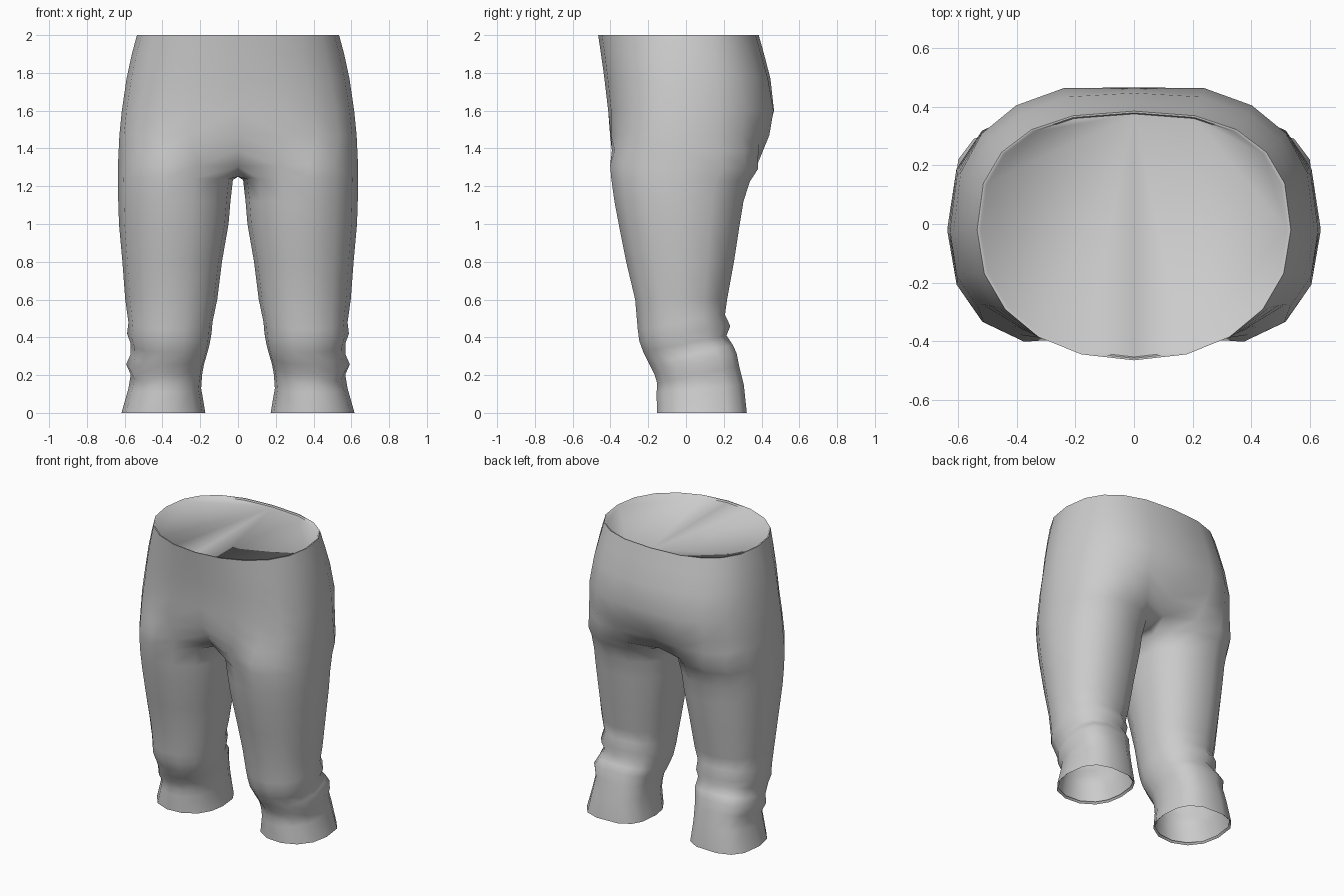
import bpy, bmesh
from math import sin, cos, radians

if "Cube" in bpy.data.objects:
    bpy.data.objects.remove(bpy.data.objects["Cube"])

P, K = 11, 3   # points round the outside of a leg, points along the inseam


def power(v, n):
    return (abs(v) ** (2 / n)) * (1 if v >= 0 else -1)


def oval(deg, cx, rx, yf, yb, n_front, n_back, cy):
    a = radians(deg)
    c, s = cos(a), sin(a)
    n = n_front if s < 0 else n_back
    ry = (cy - yf) if s < 0 else (yb - cy)
    return cx + rx * power(c, n), cy + ry * power(s, n)


def torso_row(z, w, yf, yb, dent_f, dent_b, nf):
    row = []
    for j in range(P):
        x, y = oval(-90 + 18 * j, 0, w, yf, yb, nf, 2.5, -0.02)
        if j == 0:
            x, y = 0, y + dent_f
        if j == P - 1:
            x, y = 0, y - dent_b
        row.append((x, y, z))
    return row


def leg_row(zf, zb, xi, xo, yf, yb):
    row = []
    nb = 2.8 if zf < 0.3 else 2.3      # cuffs are squarer at the back
    angles = [-135 + 27 * j for j in range(P)] + [135 + 90 * (k + 1) / (K + 1) for k in range(K)]
    for a in angles:
        x, y = oval(a, (xi + xo) / 2, (xo - xi) / 2, yf, yb, 2.15, nb, (yf + yb) / 2)
        t = (y - yf) / (yb - yf)
        row.append((x, y, zf + (zb - zf) * t))
    return row


bm = bmesh.new()


def add(row):
    return [bm.verts.new(p) for p in row]


def bridge(a, b, closed):
    n = len(a)
    for i in range(n if closed else n - 1):
        k = (i + 1) % n
        bm.faces.new((a[i], b[i], b[k], a[k]))


# slightly sunken waist cap with a thin rim, then hips and seat (right half)
top = torso_row(2.0, 0.535, -0.465, 0.385, 0, 0, 2.15)
sunk = add([(x * 0.975, y * 0.975, 1.99) for x, y, z in top])
rim = add([(x * 0.985, y * 0.985, 2.0) for x, y, z in top])
bm.faces.new(sunk)
bridge(sunk, rim, False)
prev = rim
hip = torso_row(1.47, 0.628, -0.412, 0.46, 0.01, 0.03, 2.6)
for row in [top,
            torso_row(1.9, 0.562, -0.45, 0.413, 0, 0, 2.2),
            torso_row(1.77, 0.59, -0.432, 0.452, 0, 0.005, 2.3),
            torso_row(1.6, 0.615, -0.412, 0.483, 0, 0.017, 2.45),
            hip]:
    cur = add(row)
    bridge(prev, cur, False)
    prev = cur

# crotch: outer points follow the thigh, inner points lie on the centre line
crotch = leg_row(1.31, 1.29, 0.0, 0.636, -0.406, 0.385)
crotch[0] = (0, -0.29, 1.305)
crotch[P - 1] = (0, 0.29, 1.275)
for k in range(K):
    crotch[P + k] = (0, 0.15 - 0.16 * k, 1.25)
# halfway row blends hips into thighs
cur = add([[(u + v) / 2 for u, v in zip(a, b)] for a, b in zip(hip, crotch)])
bridge(prev, cur, False)
prev = cur
cur = add(crotch)
bridge(prev, cur[:P], False)
prev = cur

# leg with tilted folds above the cuff
legs = [(1.242, 1.225, 0.027, 0.636, -0.4, 0.342),
        (1.12, 1.12, 0.04, 0.634, -0.383, 0.308),
        (1.0, 1.0, 0.05, 0.63, -0.36, 0.288),
        (0.8, 0.8, 0.085, 0.612, -0.32, 0.257),
        (0.6, 0.6, 0.11, 0.597, -0.272, 0.22),
        (0.44, 0.52, 0.135, 0.58, -0.258, 0.209),
        (0.38, 0.46, 0.14, 0.587, -0.25, 0.237),
        (0.32, 0.41, 0.15, 0.568, -0.228, 0.217),
        (0.255, 0.36, 0.165, 0.57, -0.195, 0.25),
        (0.2, 0.315, 0.18, 0.592, -0.168, 0.27),
        (0.155, 0.25, 0.19, 0.568, -0.155, 0.283),
        (0.11, 0.15, 0.195, 0.58, -0.158, 0.308),
        (0, 0, 0.173, 0.617, -0.157, 0.324),
        (0.012, 0.012, 0.185, 0.605, -0.145, 0.312)]   # last row: turned-in hem
for r in legs:
    cur = add(leg_row(*r))
    bridge(prev, cur, True)
    prev = cur

bmesh.ops.recalc_face_normals(bm, faces=bm.faces)
mesh = bpy.data.meshes.new("trousers")
bm.to_mesh(mesh)
bm.free()
obj = bpy.data.objects.new("trousers", mesh)
bpy.context.collection.objects.link(obj)

# mirror to the other side and smooth
bpy.context.view_layer.objects.active = obj
obj.select_set(True)
m = obj.modifiers.new("mirror", 'MIRROR')
m.use_clip = True
m.merge_threshold = 0.001
bpy.ops.object.modifier_apply(modifier="mirror")
bpy.ops.object.shade_smooth_by_angle(angle=radians(65))
